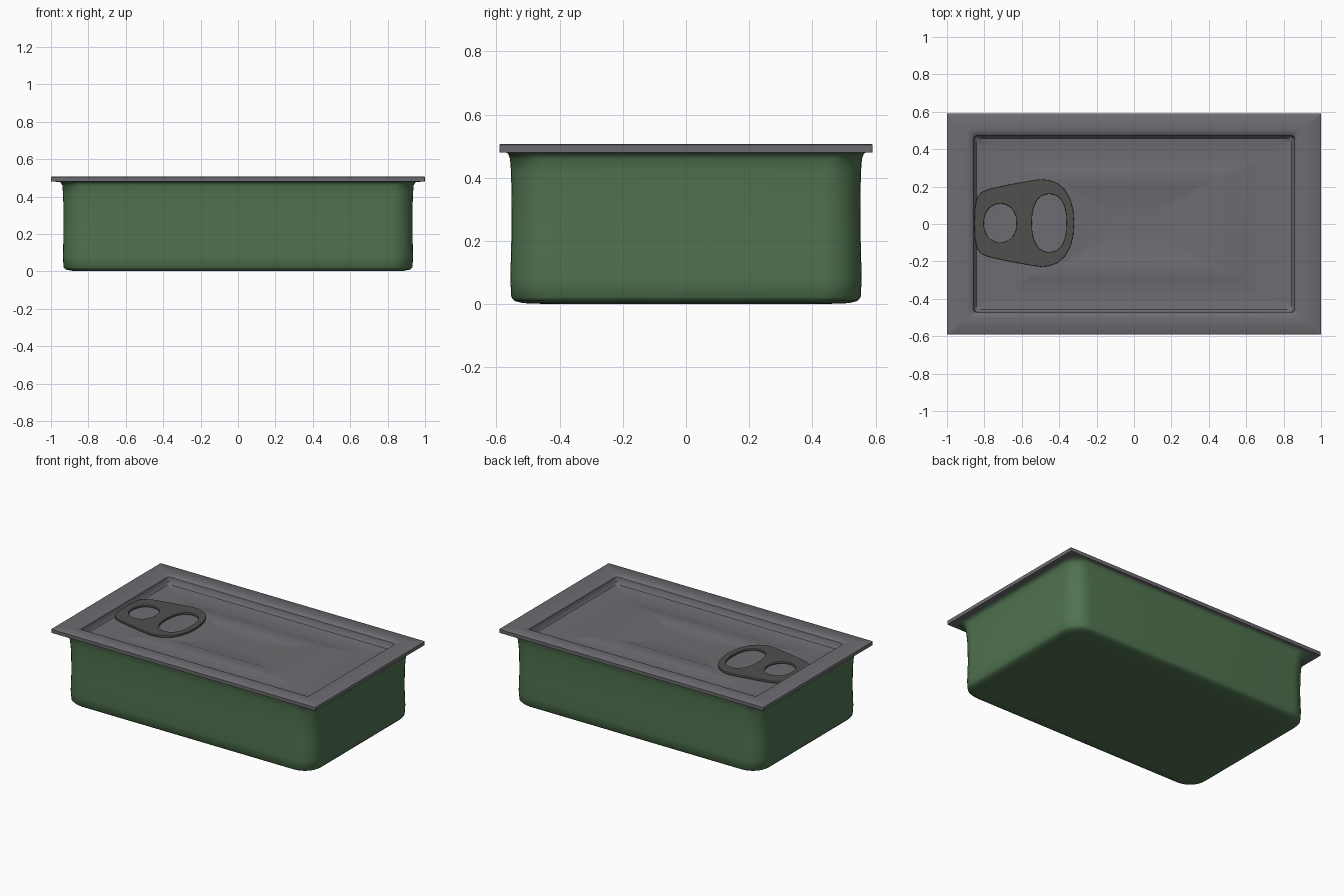
import bpy, bmesh, math
from math import cos, sin, pi

if "Cube" in bpy.data.objects:
    bpy.data.objects.remove(bpy.data.objects["Cube"])


def material(name, color):
    m = bpy.data.materials.new(name)
    m.diffuse_color = (*color, 1)
    m.use_nodes = True
    m.node_tree.nodes["Principled BSDF"].inputs["Base Color"].default_value = m.diffuse_color
    return m


def rounded_ring(bm, hx, hy, r, z, n=8):
    """Vertices of a rounded rectangle, counter-clockwise."""
    ring = []
    for k, (sx, sy) in enumerate([(1, 1), (-1, 1), (-1, -1), (1, -1)]):
        for i in range(n + 1):
            a = (k + i / n) * pi / 2
            ring.append(bm.verts.new((sx * (hx - r) + r * cos(a),
                                      sy * (hy - r) + r * sin(a), z)))
    return ring


def smooth(ob, angle):
    bpy.ops.object.select_all(action='DESELECT')
    ob.select_set(True)
    bpy.context.view_layer.objects.active = ob
    bpy.ops.object.shade_smooth_by_angle(angle=math.radians(angle))


def loft(name, rings, mat, cap_first=False, cap_last=False, angle=35):
    """Skin a stack of rounded rectangles (half x, half y, radius, z)."""
    bm = bmesh.new()
    loops = [rounded_ring(bm, *r) for r in rings]
    for a, b in zip(loops, loops[1:]):
        for i in range(len(a)):
            j = (i + 1) % len(a)
            bm.faces.new((a[i], a[j], b[j], b[i]))
    if cap_first:
        bm.faces.new(loops[0][::-1])
    if cap_last:
        bm.faces.new(loops[-1])
    me = bpy.data.meshes.new(name)
    bm.to_mesh(me)
    bm.free()
    ob = bpy.data.objects.new(name, me)
    bpy.context.collection.objects.link(ob)
    me.materials.append(mat)
    smooth(ob, angle)
    return ob


green = material("green_paint", (0.08, 0.17, 0.08))
steel = material("steel", (0.155, 0.15, 0.165))
dark = material("dark_steel", (0.08, 0.08, 0.077))

# Tin body: rounded base, slightly waisted walls, flared lip under the lid
loft("tin_body", [
    (0.82, 0.46, 0.09, 0.001),
    (0.885, 0.515, 0.11, 0.003),
    (0.922, 0.543, 0.12, 0.010),
    (0.933, 0.553, 0.125, 0.022),
    (0.936, 0.556, 0.125, 0.08),
    (0.933, 0.553, 0.125, 0.20),
    (0.933, 0.552, 0.12, 0.34),
    (0.936, 0.554, 0.11, 0.42),
    (0.939, 0.557, 0.10, 0.460),
    (0.948, 0.563, 0.08, 0.476),
    (0.965, 0.572, 0.04, 0.481),
], green, cap_first=True, angle=50)

# Lid: square-cornered rim, sunken panel with shallow stepped embossing
loft("lid", [
    (0.925, 0.543, 0.09, 0.478),
    (0.999, 0.590, 0.003, 0.480),
    (1.000, 0.591, 0.003, 0.504),
    (0.996, 0.587, 0.003, 0.507),
    (0.890, 0.505, 0.03, 0.507),
    (0.870, 0.485, 0.025, 0.504),
    (0.859, 0.474, 0.02, 0.495),
    (0.854, 0.469, 0.02, 0.465),
    (0.843, 0.458, 0.02, 0.453),
    (0.800, 0.425, 0.02, 0.448),
    (0.610, 0.315, 0.01, 0.442),
    (0.570, 0.290, 0.01, 0.450),
    (0.340, 0.195, 0.01, 0.451),
    (0.310, 0.170, 0.01, 0.442),
    (0.020, 0.012, 0.003, 0.455),
], steel, cap_last=True)

# Pull tab: bevelled plate with two finger holes, lying in the sunken panel
half = [(-0.325, 0.07), (-0.34, 0.125), (-0.37, 0.18), (-0.41, 0.213), (-0.455, 0.23),
        (-0.50, 0.234), (-0.56, 0.225), (-0.67, 0.205), (-0.77, 0.183), (-0.815, 0.166),
        (-0.84, 0.135), (-0.85, 0.08)]
outline = [(-0.32, 0)] + half + [(-0.853, 0)] + [(x, -y) for x, y in reversed(half)]


def oval(cx, rx, ry, power, n=32):
    pts = []
    for i in range(n):
        c, s = cos(2 * pi * i / n), sin(2 * pi * i / n)
        pts.append((cx + rx * math.copysign(abs(c) ** power, c),
                    ry * math.copysign(abs(s) ** power, s)))
    return pts


cu = bpy.data.curves.new("pull_tab", 'CURVE')
cu.dimensions = '2D'
cu.fill_mode = 'BOTH'
cu.extrude = 0.004
cu.bevel_depth = 0.004
cu.bevel_resolution = 1
cu.offset = -0.004
for pts in (outline, oval(-0.715, 0.088, 0.104, 0.95), oval(-0.453, 0.093, 0.155, 0.85)):
    sp = cu.splines.new('POLY')
    sp.points.add(len(pts) - 1)
    for p, (x, y) in zip(sp.points, pts):
        p.co = (x, y, 0, 1)
    sp.use_cyclic_u = True
tab = bpy.data.objects.new("pull_tab", cu)
tab.location = (0, 0.005, 0.464)
bpy.context.collection.objects.link(tab)
bpy.ops.object.select_all(action='DESELECT')
tab.select_set(True)
bpy.context.view_layer.objects.active = tab
bpy.ops.object.convert(target='MESH')
tab = bpy.context.object
tab.data.materials.clear()
tab.data.materials.append(dark)
smooth(tab, 40)
